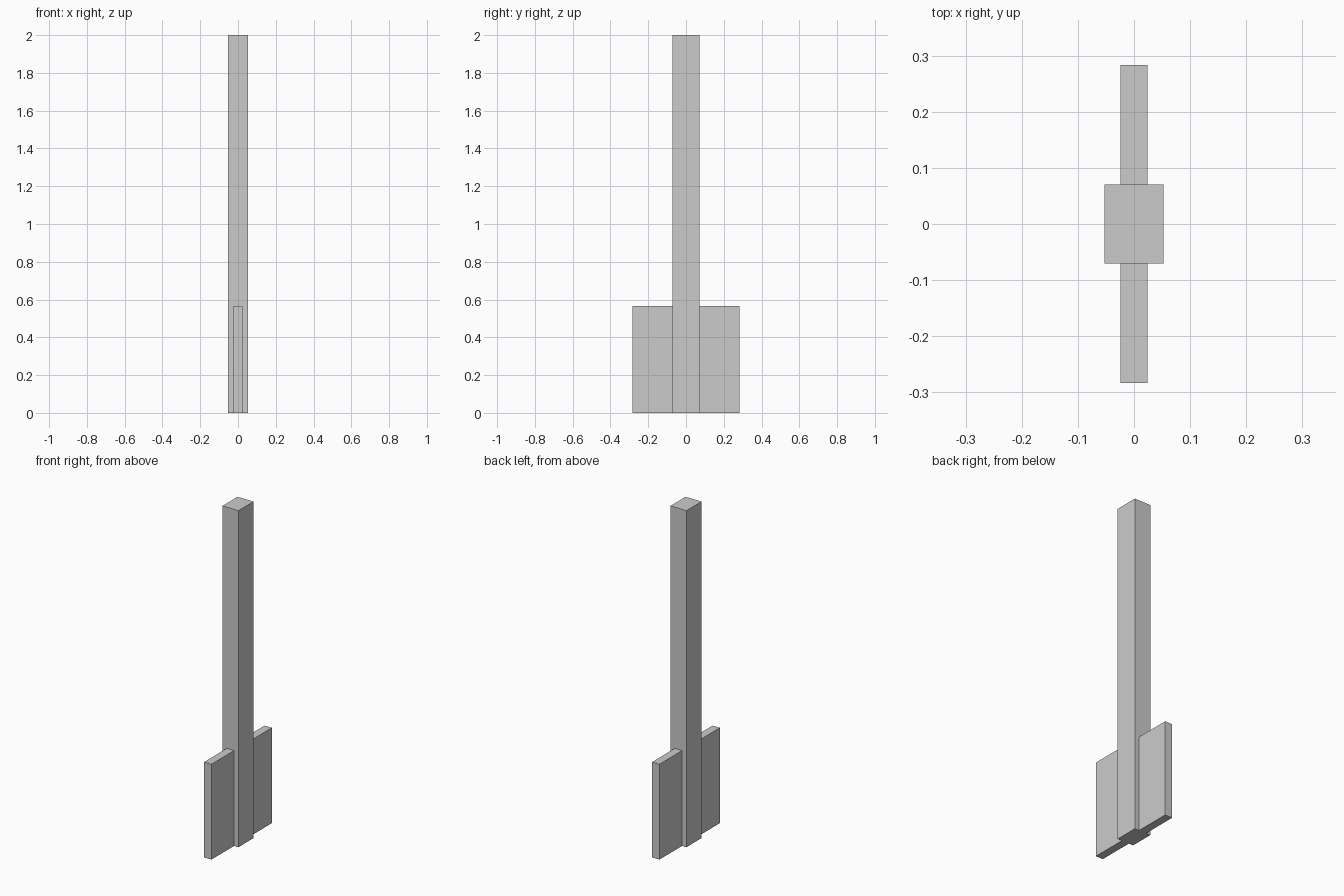
import bpy

if "Cube" in bpy.data.objects:
    bpy.data.objects.remove(bpy.data.objects["Cube"])


def box(name, lo, hi):
    """Box spanning two opposite corners."""
    bpy.ops.mesh.primitive_cube_add(size=1)
    obj = bpy.context.object
    obj.name = name
    for v in obj.data.vertices:
        v.co = [l + (c + 0.5) * (h - l) for c, l, h in zip(v.co, lo, hi)]
    return obj


POST_X, POST_Y, HEIGHT = 0.0527, 0.0708, 2.0
FIN_X, FIN_Y, FIN_TOP = 0.024, 0.2833, 0.567

# Tall central post
box("post", (-POST_X, -POST_Y, 0), (POST_X, POST_Y, HEIGHT))

# Thin plate on the back, mirrored to the front
fins = box("side_fins", (-FIN_X, POST_Y, 0), (FIN_X, FIN_Y, FIN_TOP))
mirror = fins.modifiers.new("Mirror", 'MIRROR')
mirror.use_axis = (False, True, False)
mirror.use_mirror_merge = False
